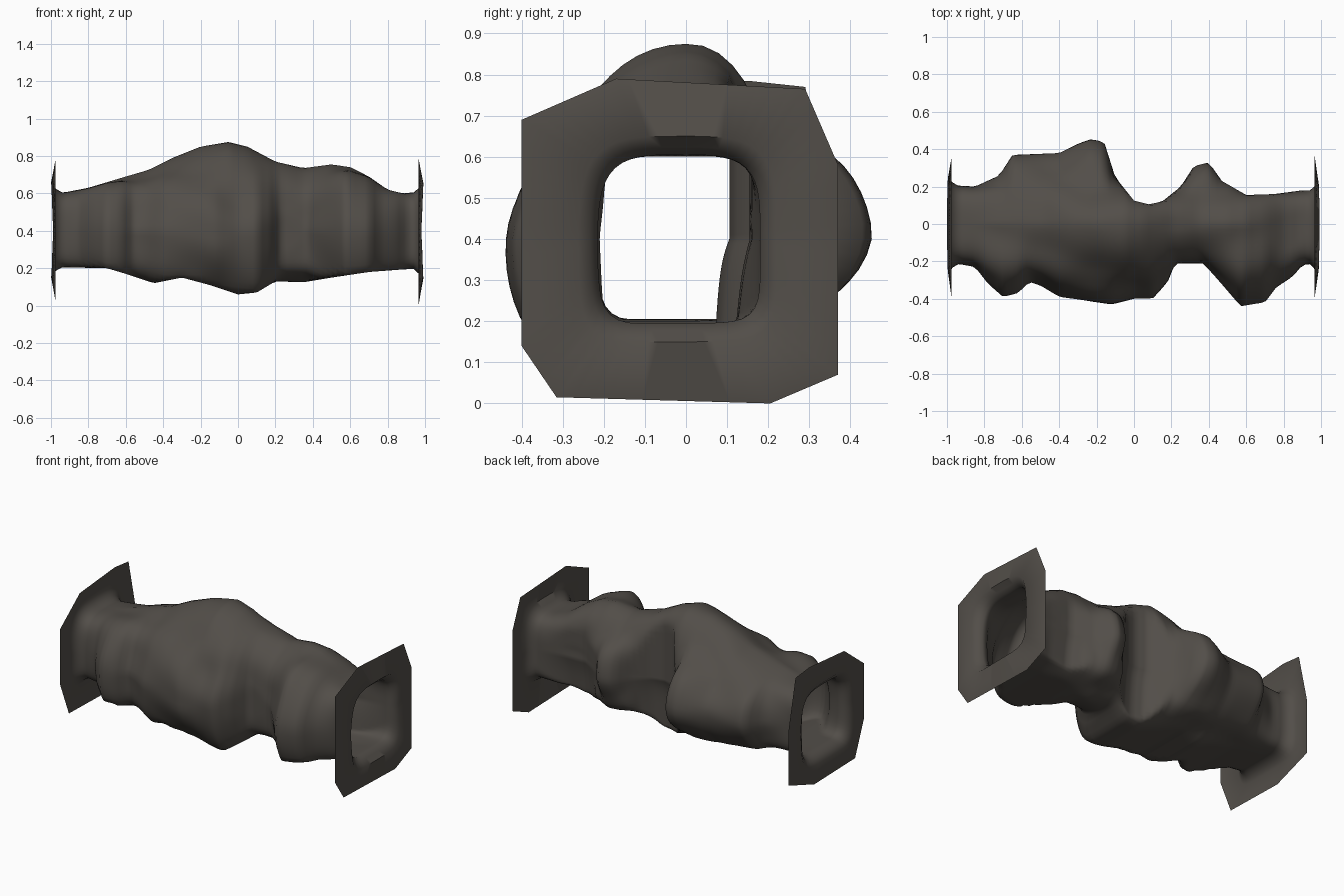
import bpy, bmesh, math
from mathutils import Vector, noise

if "Cube" in bpy.data.objects:
    bpy.data.objects.remove(bpy.data.objects["Cube"])

rock = bpy.data.materials.new("dark brown grey rock")
rock.diffuse_color = (0.085, 0.076, 0.066, 1)
rock.use_nodes = True
rock.node_tree.nodes["Principled BSDF"].inputs["Base Color"].default_value = rock.diffuse_color

# outline of the tunnel along x: (x, value)
TOP = [(-.93, .605), (-.8, .63), (-.6, .69), (-.48, .725), (-.35, .79), (-.2, .85), (-.05, .875),
       (.05, .85), (.2, .77), (.35, .735), (.5, .755), (.6, .74), (.7, .69), (.8, .62), (.88, .60), (.93, .605)]
BOTTOM = [(-.93, .205), (-.7, .20), (-.6, .17), (-.45, .12), (-.3, .15), (-.15, .11), (0, .06),
          (.1, .07), (.2, .13), (.35, .125), (.5, .15), (.7, .18), (.9, .195)]
BACK = [(-.93, .205), (-.85, .20), (-.72, .26), (-.65, .37), (-.4, .38), (-.3, .43), (-.23, .455),
        (-.16, .44), (-.1, .25), (0, .125), (.08, .105), (.15, .12), (.25, .20), (.32, .31), (.4, .33),
        (.47, .23), (.6, .155), (.75, .16), (.9, .18)]
FRONT = [(-.93, .215), (-.85, .23), (-.78, .32), (-.7, .39), (-.62, .37), (-.56, .31), (-.5, .33),
         (-.4, .39), (-.12, .43), (0, .40), (.1, .40), (.18, .31), (.22, .21), (.37, .21), (.45, .30),
         (.57, .44), (.7, .42), (.76, .34), (.85, .28), (.9, .22), (.93, .215)]
# flange plates at both mouths: (y, z) outline
LEFT_RIM = [(.36, .46), (.29, .77), (.15, .785), (-.2, .755), (-.4, .6), (-.4, .25), (-.31, .03), (.1, .02), (.36, .11)]
RIGHT_RIM = [(.37, .58), (.29, .765), (-.17, .79), (-.4, .69), (-.4, .14), (-.315, .015), (.205, 0), (.37, .07)]
N, CZ = 72, .40
ANGLES = [2 * math.pi * i / N for i in range(N)]


def sample(tab, x):
    if x <= tab[0][0]:
        return tab[0][1]
    for (a, u), (b, v) in zip(tab, tab[1:]):
        if x <= b:
            return u + (v - u) * (x - a) / (b - a)
    return tab[-1][1]


def section(x):
    """Rounded box core with a rocky lobe bulging towards each side."""
    mid = min(1, max(0, (.93 - abs(x)) / .2))
    back, front = sample(BACK, x), sample(FRONT, x)
    top, bottom = sample(TOP, x), sample(BOTTOM, x)
    up, down = top - CZ, CZ - bottom
    # (reach, direction, sharpness)
    lobes = [(back, .05, 4), (front, math.pi + .08, 1.7), (up, math.pi / 2, 4.5), (down, -math.pi / 2, 3)]
    pts = []
    for a in ANGLES:
        c, s = math.cos(a), math.sin(a)
        hy = min(.2, back if c > 0 else front)
        hz = min(.2, up if s > 0 else down)
        e = 3.8 if s > 0 else 5.5
        r = ((abs(c) / hy) ** e + (abs(s) / hz) ** e) ** (-1 / e)
        for reach, d, k in lobes:
            r += max(0, reach - .2) * max(0, math.cos(a - d)) ** k
        r *= 1 + .10 * mid * abs(math.sin(2 * a)) * noise.noise(Vector((x * 4.5, c * 1.5, s * 1.5)))
        # keep inside the measured outlines
        y = max(-front, min(back - .04 * max(0, -s) * (back < .2) * mid, c * r))
        pts.append(Vector((x, y, max(bottom, min(top, CZ + s * r)))))
    return pts


def flare(x, k):
    """Mouth section widened by factor k."""
    side = math.copysign(1, x)
    return [Vector((x + side * .012 * abs(math.sin(a)) * (k > 1.15), p.y * k, CZ + (p.z - CZ) * k))
            for a, p in zip(ANGLES, section(.94 * side))]


def rim(x, outline):
    """Polygon ring cast from the tunnel axis, nearest samples snapped to corners."""
    pts = []
    for a in ANGLES:
        d = Vector((math.cos(a), math.sin(a)))
        best = .3
        for j, q in enumerate(outline):
            p, q = Vector(q) - Vector((0, CZ)), Vector(outline[j - 1]) - Vector((0, CZ))
            e = q - p
            den = d.x * e.y - d.y * e.x
            if abs(den) > 1e-9:
                t = (p.x * e.y - p.y * e.x) / den
                u = (p.x * d.y - p.y * d.x) / den
                if t > 0 and -1e-6 <= u <= 1.000001:
                    best = t
        pts.append(Vector((x, d.x * best, CZ + d.y * best)))
    for y, z in outline:
        i = round(math.atan2(z - CZ, y) / (2 * math.pi) * N) % N
        pts[i] = Vector((x, y, z))
    return pts


def loft(name, rings):
    bm = bmesh.new()
    vr = [[bm.verts.new(p) for p in r] for r in rings]
    for a, b in zip(vr, vr[1:]):
        for i in range(N):
            j = (i + 1) % N
            bm.faces.new((a[i], a[j], b[j], b[i]))
    bmesh.ops.recalc_face_normals(bm, faces=bm.faces)
    me = bpy.data.meshes.new(name)
    bm.to_mesh(me)
    bm.free()
    me.materials.append(rock)
    ob = bpy.data.objects.new(name, me)
    bpy.context.collection.objects.link(ob)
    bpy.context.view_layer.objects.active = ob
    ob.select_set(True)
    bpy.ops.object.shade_smooth_by_angle(angle=math.radians(60))
    ob.select_set(False)
    return ob


# hollow tunnel, open at both ends, with flared lips and thin flat mouth plates
tunnel = [section(-.94 + 1.88 * i / 72) for i in range(73)]
left_mouth = [rim(-.975, LEFT_RIM), flare(-.988, 1.25), flare(-.972, 1.09)]
right_mouth = [flare(.960, 1.09), flare(.980, 1.22), rim(.965, RIGHT_RIM)]
loft("cave_tunnel", left_mouth + tunnel + right_mouth)
